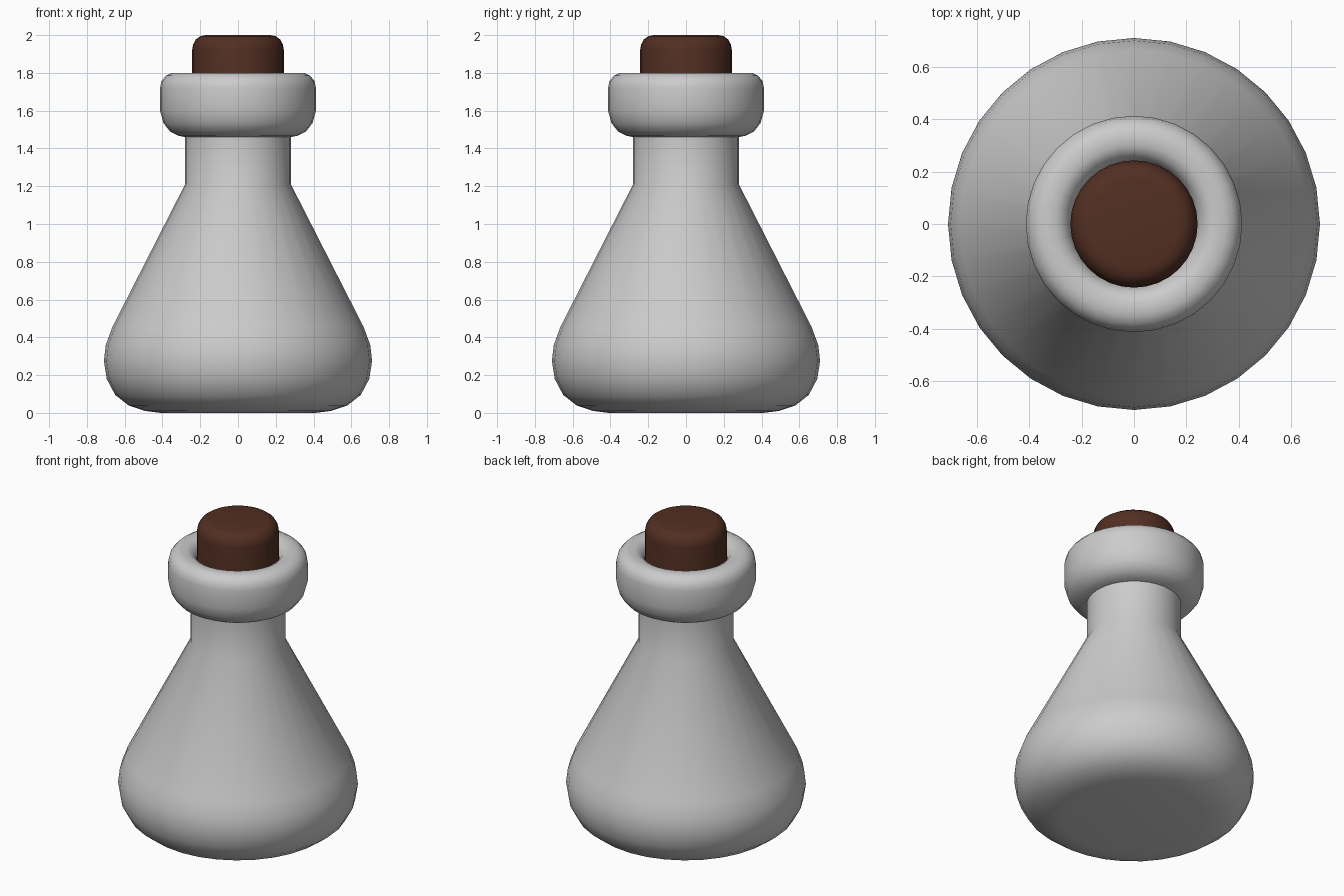
import bpy, bmesh, math

if "Cube" in bpy.data.objects:
    bpy.data.objects.remove(bpy.data.objects["Cube"])


def lathe(name, profile, sides, angle):
    """Revolve an (r, z) profile around z; both ends close on the axis."""
    bm = bmesh.new()
    verts = [bm.verts.new((r, 0, z)) for r, z in profile]
    edges = [bm.edges.new(pair) for pair in zip(verts, verts[1:])]
    bmesh.ops.spin(bm, geom=verts + edges, cent=(0, 0, 0), axis=(0, 0, 1),
                   angle=math.tau, steps=sides, use_merge=False)
    bmesh.ops.remove_doubles(bm, verts=bm.verts, dist=1e-4)
    bmesh.ops.recalc_face_normals(bm, faces=bm.faces)
    mesh = bpy.data.meshes.new(name)
    bm.to_mesh(mesh)
    bm.free()
    obj = bpy.data.objects.new(name, mesh)
    bpy.context.collection.objects.link(obj)
    bpy.ops.object.select_all(action='DESELECT')
    obj.select_set(True)
    bpy.context.view_layer.objects.active = obj
    bpy.ops.object.shade_smooth_by_angle(angle=math.radians(angle))
    return obj


# Flask: base, bulging cone, neck, thick rim and mouth
lathe("flask", [
    (0, 0), (0.41, 0), (0.49, 0.01), (0.58, 0.04), (0.65, 0.095),
    (0.695, 0.18), (0.71, 0.275), (0.70, 0.36), (0.665, 0.455),
    (0.28, 1.21), (0.28, 1.46),
    (0.315, 1.467), (0.36, 1.49), (0.395, 1.535), (0.413, 1.60),
    (0.413, 1.72), (0.405, 1.757), (0.382, 1.785), (0.35, 1.80),
    (0.30, 1.80), (0.27, 1.785), (0.247, 1.755), (0.235, 1.70),
    (0.235, 1.50), (0, 1.50)], 32, 50)

# Cork stopper with rounded top, pushed into the mouth
cork = lathe("cork", [
    (0, 1.55), (0.243, 1.55), (0.243, 1.92), (0.238, 1.95),
    (0.223, 1.977), (0.20, 1.994), (0.17, 2.0), (0, 2.0)], 32, 50)
mat = bpy.data.materials.new("cork_brown")
mat.diffuse_color = (0.085, 0.028, 0.016, 1)
mat.use_nodes = True
mat.node_tree.nodes["Principled BSDF"].inputs["Base Color"].default_value = mat.diffuse_color
cork.data.materials.append(mat)
